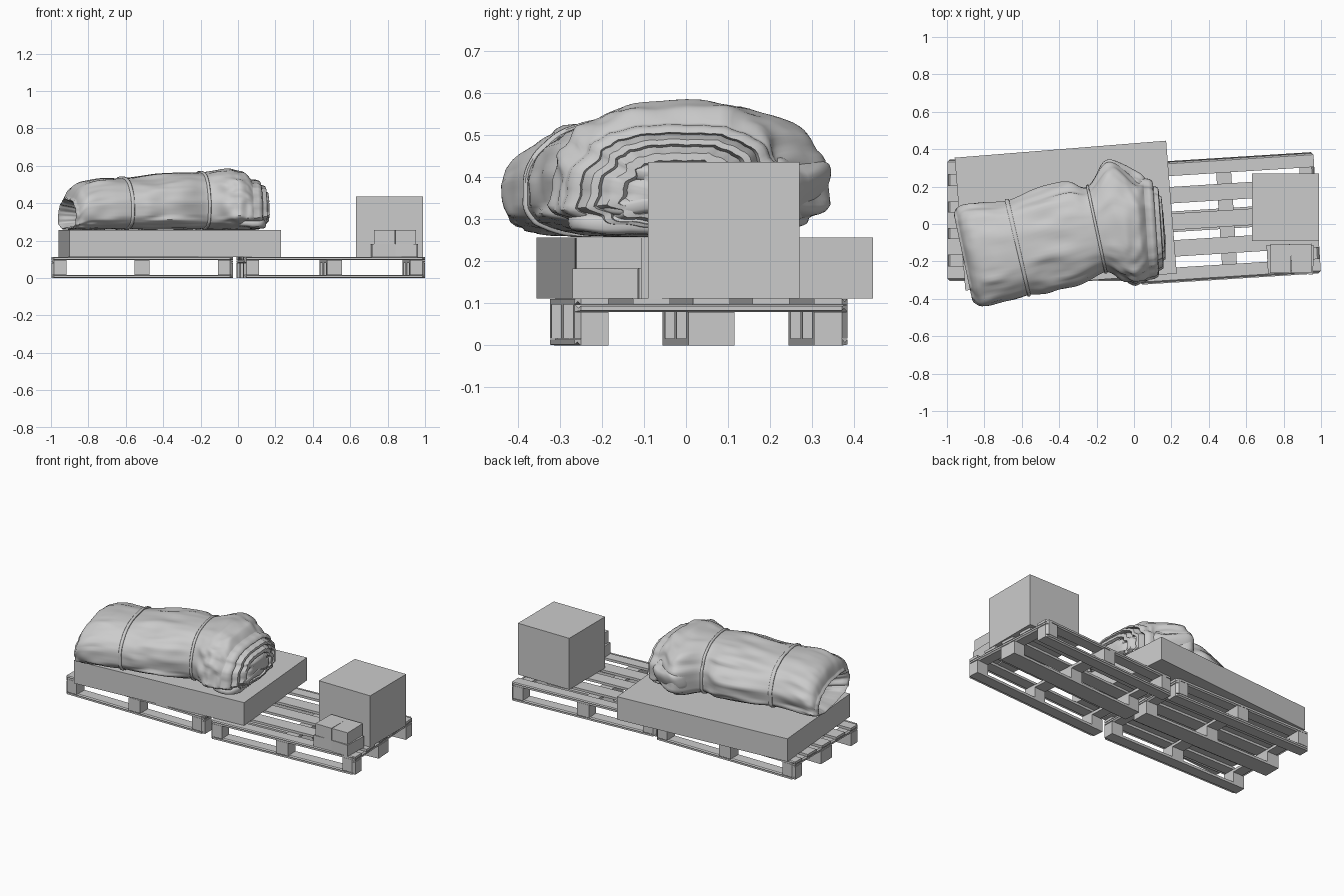
import bpy, bmesh, math
from mathutils import Vector, Matrix, noise

if "Cube" in bpy.data.objects:
    bpy.data.objects.remove(bpy.data.objects["Cube"])

grey = bpy.data.materials.new("plain grey")
grey.diffuse_color = (0.6, 0.6, 0.6, 1)
grey.use_nodes = True
grey.node_tree.nodes["Principled BSDF"].inputs["Base Color"].default_value = grey.diffuse_color


def finish(name, bm, smooth=False):
    bmesh.ops.recalc_face_normals(bm, faces=bm.faces)
    me = bpy.data.meshes.new(name)
    bm.to_mesh(me)
    bm.free()
    me.materials.append(grey)
    ob = bpy.data.objects.new(name, me)
    bpy.context.collection.objects.link(ob)
    if smooth:
        bpy.context.view_layer.objects.active = ob
        ob.select_set(True)
        bpy.ops.object.shade_smooth_by_angle(angle=math.radians(50))
        ob.select_set(False)
    return ob


def add_box(bm, x, y, z0, z1, sx, sy):
    m = Matrix.Translation((x, y, (z0 + z1) / 2)) @ Matrix.Diagonal((sx, sy, z1 - z0, 1))
    bmesh.ops.create_cube(bm, size=1, matrix=m)


def box(name, x, y, z0, z1, sx, sy, deg=0):
    bm = bmesh.new()
    add_box(bm, 0, 0, z0, z1, sx, sy)
    ob = finish(name, bm)
    ob.location = (x, y, 0)
    ob.rotation_euler.z = math.radians(deg)


# Pallets: runners, blocks, cross boards and deck boards, outer corners cut
def pallet(name, x, y, deg, length=0.97, width=0.65):
    bm = bmesh.new()
    ends = (-length / 2 + 0.04, 0, length / 2 - 0.04)
    rows = ((-width / 2 + 0.04, 0.08), (0, 0.11), (width / 2 - 0.04, 0.08))
    for ry, rw in rows:
        add_box(bm, 0, ry, 0, 0.016, length, rw)
        for ex in ends:
            add_box(bm, ex, ry, 0.016, 0.08, 0.08, rw)
    for ex in ends:
        add_box(bm, ex, 0, 0.08, 0.097, 0.08, width)
    for i in range(-2, 3):
        add_box(bm, 0, i * (width / 2 - 0.04) / 2, 0.097, 0.112, length, 0.08 if abs(i) == 2 else 0.088)
    corner = [e for e in bm.edges if all(abs(abs(v.co.x) - length / 2) < 1e-4 and
              abs(abs(v.co.y) - width / 2) < 1e-4 for v in e.verts)]
    bmesh.ops.bevel(bm, geom=corner, offset=0.014, segments=1, affect='EDGES')
    ob = finish(name, bm)
    ob.location = (x, y, 0)
    ob.rotation_euler.z = math.radians(deg)


pallet("left_pallet", -0.513, 0.02, 0)
pallet("right_pallet", 0.495, 0.03, 3.6)

# Boxes
box("flat_box", -0.365, 0.045, 0.112, 0.257, 1.134, 0.712, 4.6)
box("cube_box", 0.81, 0.09, 0.112, 0.437, 0.36, 0.36)
box("small_box_lower_left", 0.775, -0.187, 0.112, 0.183, 0.125, 0.155, 3)
box("small_box_lower_right", 0.902, -0.19, 0.112, 0.183, 0.115, 0.155, -2)
box("small_box_upper_left", 0.784, -0.185, 0.183, 0.257, 0.113, 0.155, -1)
box("small_box_upper_right", 0.896, -0.184, 0.183, 0.257, 0.108, 0.155, 1)

# Wrapped bundle stations: back x, back y, front x, front y, top z
STATIONS = [
    (-0.955, 0.07, -0.85, -0.42, 0.43), (-0.93, 0.09, -0.81, -0.435, 0.49),
    (-0.85, 0.105, -0.71, -0.42, 0.53), (-0.68, 0.13, -0.56, -0.385, 0.54),
    (-0.50, 0.19, -0.43, -0.36, 0.55), (-0.36, 0.22, -0.30, -0.33, 0.565),
    (-0.25, 0.205, -0.15, -0.26, 0.57), (-0.15, 0.33, -0.05, -0.305, 0.58),
    (-0.06, 0.30, 0.00, -0.32, 0.58), (0.01, 0.25, 0.05, -0.30, 0.57),
    (0.05, 0.24, 0.085, -0.285, 0.53)]
FLOOR = 0.258
STRAPS = (3.0, 6.0)


def station(t):
    i = min(max(int(t), 0), len(STATIONS) - 2)
    f = t - i
    p = [STATIONS[min(max(i + k, 0), len(STATIONS) - 1)] for k in (-1, 0, 1, 2)]
    return [0.5 * (2 * b + (c - a) * f + (2 * a - 5 * b + 4 * c - d) * f * f +
                   (3 * b - a - 3 * c + d) * f ** 3) for a, b, c, d in zip(*p)]


def spow(v, e):
    return math.copysign(abs(v) ** e, v)


def section(t, a, scale=1.0, off=0.0, push=0.0, wrinkle=1.0):
    """Point of the draped cross-section at station t and angle a."""
    bx, by, fx, fy, top = station(t)
    back, front = Vector((bx, by, 0)), Vector((fx, fy, 0))
    mid, half = (back + front) / 2, (back - front) / 2
    side = half.normalized()
    axis = Vector((side.y, -side.x, 0))
    zc = FLOOR + (top - FLOOR) * 0.36
    # long folds running between the straps
    n = noise.noise(Vector((t * 0.5, math.cos(a) * 3.2, math.sin(a) * 3.2)))
    n2 = noise.noise(Vector((t * 1.1 + 9, math.cos(a) * 6, math.sin(a) * 6)))
    tight = min(1.0, min(abs(t - s) for s in STRAPS) * 1.6)
    r = scale + wrinkle * (0.07 * n + 0.035 * n2) * (0.3 + 0.7 * tight) - 0.025 * (1 - tight)
    c, s = spow(math.cos(a), 0.85), spow(math.sin(a), 0.85 if math.sin(a) > 0 else 0.55)
    h = (top - zc) if s > 0 else (zc - FLOOR)
    p = mid + side * (c * (half.length * r + off)) + axis * push
    p.z = max(zc + s * (h * r + off), FLOOR)
    return p


def loft(name, rings, smooth=True, closed=False, n=96):
    bm = bmesh.new()
    vs = [[bm.verts.new(ring(math.tau * j / n)) for j in range(n)] for ring in rings]
    pairs = list(zip(vs, vs[1:])) + ([(vs[-1], vs[0])] if closed else [])
    for r0, r1 in pairs:
        for j in range(n):
            k = (j + 1) % n
            bm.faces.new((r0[j], r0[k], r1[k], r1[j]))
    if not closed:
        bm.faces.new(vs[0][::-1])
        bm.faces.new(vs[-1])
    return finish(name, bm, smooth)


def ring(t, **kw):
    return lambda a: section(t, a, **kw)


# Tarp body: hollow mouth at the left, rippled fold layers at the right
last = len(STATIONS) - 1
left_end = [(0.35, 0.10), (0.55, 0.09), (0.70, 0.05), (0.78, 0.02), (0.84, -0.004), (0.91, -0.012), (0.97, -0.008)]
right_end = [(0.99, 0.025), (0.95, 0.045), (0.88, 0.05), (0.86, 0.035), (0.83, 0.055), (0.79, 0.075),
             (0.72, 0.078), (0.69, 0.06), (0.65, 0.072), (0.60, 0.09), (0.50, 0.092), (0.46, 0.075),
             (0.40, 0.09), (0.25, 0.095), (0.08, 0.09)]
rings = [ring(0, scale=s, push=p) for s, p in left_end]
rings += [ring(last * i / 90) for i in range(91)]
rings += [ring(last, scale=s, push=p) for s, p in right_end]
loft("wrapped_tarp", rings)

# Straps
for i, t in enumerate(STRAPS):
    prof = [(-0.06, -0.01), (-0.06, 0.005), (-0.03, 0.009), (0.03, 0.009), (0.06, 0.005), (0.06, -0.01)]
    loft(f"strap_{i + 1}", [ring(t + d, off=o) for d, o in prof], closed=True)


# Loose folded flaps at the right end
def flap(name, loc, size, rot):
    bm = bmesh.new()
    bmesh.ops.create_uvsphere(bm, u_segments=40, v_segments=24, radius=1)
    for v in bm.verts:
        x, y, z = (spow(c, 0.6) for c in v.co)
        w = 0.25 * noise.noise(Vector((x * 1.5, y * 2.5, loc[2] * 20)))
        v.co = (x * size[0], y * size[1], (z + w) * size[2])
    bm.transform(Matrix.Translation(loc) @ Matrix.Rotation(math.radians(rot[2]), 4, 'Z') @
                 Matrix.Rotation(math.radians(rot[1]), 4, 'Y') @ Matrix.Rotation(math.radians(rot[0]), 4, 'X'))
    finish(name, bm, True)


flap("fold_bottom", (0.05, -0.08, 0.295), (0.09, 0.20, 0.030), (0, 3, 8))
flap("fold_middle", (0.06, -0.02, 0.355), (0.10, 0.20, 0.028), (6, 8, 9))
flap("fold_upper", (0.06, 0.02, 0.43), (0.10, 0.19, 0.028), (-4, 22, 8))
flap("fold_back", (-0.07, 0.24, 0.38), (0.13, 0.07, 0.075), (-25, 5, -25))
